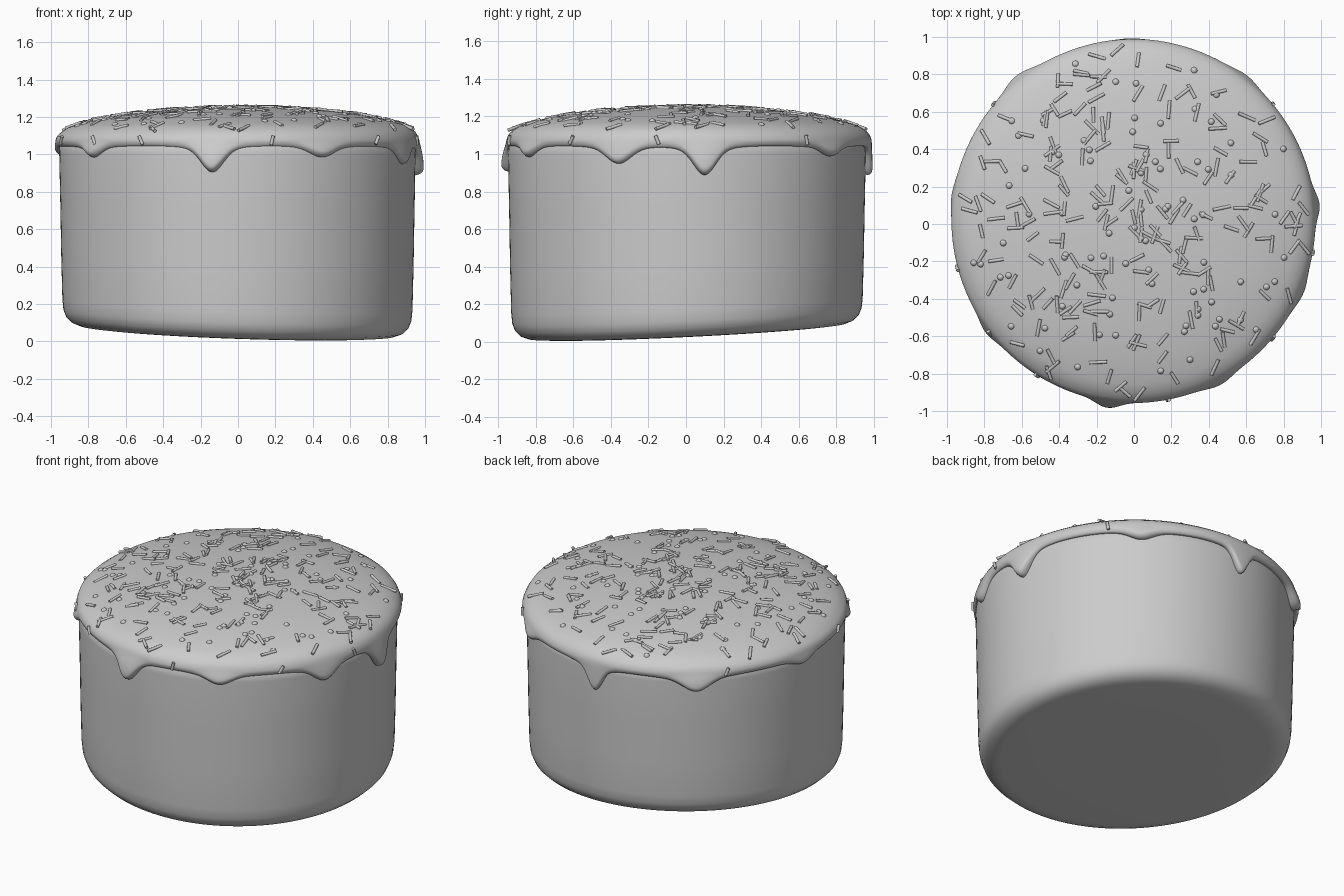
import bpy, bmesh, random
from math import sin, cos, pi, radians, exp, sqrt, hypot, atan2
from mathutils import Matrix, Vector

if "Cube" in bpy.data.objects:
    bpy.data.objects.remove(bpy.data.objects["Cube"])

random.seed(4)
CX, CY = -0.003, 0.016      # icing centre


def finish(bm, name, angle=50):
    bmesh.ops.recalc_face_normals(bm, faces=bm.faces)
    me = bpy.data.meshes.new(name)
    bm.to_mesh(me)
    bm.free()
    ob = bpy.data.objects.new(name, me)
    bpy.context.collection.objects.link(ob)
    bpy.context.view_layer.objects.active = ob
    ob.select_set(True)
    bpy.ops.object.shade_smooth_by_angle(angle=radians(angle))
    ob.select_set(False)
    return ob


def loft(bm, rings, cap_start, cap_end):
    vs = [[bm.verts.new(p) for p in ring] for ring in rings]
    n = len(vs[0])
    for a, b in zip(vs, vs[1:]):
        for i in range(n):
            j = (i + 1) % n
            bm.faces.new((a[i], a[j], b[j], b[i]))
    for ring, centre in ((vs[0], cap_start), (vs[-1], cap_end)):
        if centre is not None:
            c = bm.verts.new(centre)
            for i in range(n):
                bm.faces.new((ring[i], ring[(i + 1) % n], c))


def dome(r):
    return 1.255 - 0.10 * r ** 2 - 0.055 * r ** 8


# Cake body: straight sides, rounded lower edge, slightly slanted base
def slant(x, y, z):
    return z + 0.06 * (0.88 - 0.57 * x + 0.82 * y) * max(0, 1 - z / 1.05)


profile = [(0.4, 0), (0.8, 0), (0.845, 0.004), (0.885, 0.02), (0.915, 0.05), (0.93, 0.09),
           (0.936, 0.15), (0.942, 0.4), (0.947, 0.7), (0.953, 1.0), (0.95, 1.06), (0.9, 1.1)]
N = 128
rings = [[(r * cos(2 * pi * i / N) - 0.003, r * sin(2 * pi * i / N) + 0.005,
           slant(r * cos(2 * pi * i / N), r * sin(2 * pi * i / N), z)) for i in range(N)]
         for r, z in profile]
bm = bmesh.new()
loft(bm, rings, (0, 0, slant(0, 0, 0)), (0, 0, 1.2))
finish(bm, "cake_body", 60)

# Icing drips: angle, lowest z, half width, outward bulge
DRIPS = [(5, 0.88, 0.085, 0.026), (52, 0.98, 0.10, 0.015), (91, 0.88, 0.065, 0.004),
         (129, 0.945, 0.11, 0.025), (172, 0.99, 0.10, 0.01), (217, 0.975, 0.09, 0.018),
         (262, 0.895, 0.085, 0.035), (298, 0.975, 0.10, 0.02), (337, 0.94, 0.10, 0.015)]


def drip(t):
    depth, bulge = 0.0, 0.0
    for a, z, w, b in DRIPS:
        d = abs((t - radians(a) + pi) % (2 * pi) - pi)
        k = exp(-(d / w) ** 2)
        depth += (1.035 - z) * (0.85 * k + 0.15 * exp(-(d / (w * 2.2)) ** 2))
        bulge += b * k
    return 1.043 - depth, bulge


# Icing: domed cap, rounded rim, side flowing down into drips
N = 480
cap_r = [0.1, 0.25, 0.4, 0.52, 0.64, 0.74, 0.82, 0.87, 0.905]
rim = [(0.93, 1.132), (0.951, 1.116), (0.965, 1.097), (0.972, 1.077)]
M = 12
rings = [[] for _ in range(len(cap_r) + len(rim) + M + 1)]
for i in range(N):
    t = 2 * pi * i / N
    low, bulge = drip(t)
    pts = [(r, dome(r)) for r in cap_r] + rim
    for k in range(1, M + 1):
        f = k / M
        f = 1 - (1 - f) ** 1.6
        z = 1.072 + (low - 1.072) * f
        edge = min(1, (z - low) / 0.035)
        lip = sqrt(max(0, 1 - (1 - edge) ** 2))
        swell = sin(pi / 2 * min(1, f * 1.3))
        pts.append((0.953 + (0.02 + bulge * swell) * lip, z))
    pts.append((0.925, low + 0.005))
    for ring, (r, z) in zip(rings, pts):
        x, y = r * cos(t), r * sin(t)
        ring.append((x + CX, y + CY, z + 0.005 * x * (z > 1.1)))
bm = bmesh.new()
loft(bm, rings, (CX, CY, dome(0)), None)
finish(bm, "icing", 70)


# Sprinkles scattered over the icing and seated in its surface
def seat(r, t):
    slope = (dome(r + 0.005) - dome(r - 0.005)) / 0.01
    n = Vector((-slope * cos(t), -slope * sin(t), 1)).normalized()
    p = Vector((r * cos(t) + CX, r * sin(t) + CY, dome(r) + 0.005 * r * cos(t)))
    return p, n


def scatter(i, count, reach):
    return reach * ((i + 0.5) / count) ** 0.62, random.uniform(0, 2 * pi)


rods = bmesh.new()
for i in range(210):
    r, t = scatter(i, 210, 0.93)
    p, n = seat(r, t)
    rot = n.to_track_quat('Z', 'Y').to_matrix().to_4x4()
    m = (Matrix.Translation(p + n * 0.001) @ rot @ Matrix.Rotation(random.uniform(0, pi), 4, 'Z')
         @ Matrix.Rotation(pi / 2 + random.uniform(-0.06, 0.06), 4, 'X'))
    bmesh.ops.create_cone(rods, cap_ends=True, segments=10, radius1=0.009, radius2=0.009,
                          depth=random.uniform(0.075, 0.1), matrix=m)

# A few rods stuck to the side of the rim
for a in (40, 140, 195, 218, 238, 281, 320, 350):
    t = radians(a)
    p = Vector((0.975 * cos(t) + CX, 0.975 * sin(t) + CY, 1.075))
    m = Matrix.Translation(p) @ Matrix.Rotation(random.uniform(-0.6, 0.6), 4, Vector((cos(t), sin(t), 0)))
    bmesh.ops.create_cone(rods, cap_ends=True, segments=10, radius1=0.009, radius2=0.009,
                          depth=0.05, matrix=m)
finish(rods, "rod_sprinkles", 45)

balls = bmesh.new()
for i in range(85):
    r, t = scatter(i, 85, 0.9)
    p, n = seat(r, t)
    bmesh.ops.create_uvsphere(balls, u_segments=12, v_segments=8, radius=0.019,
                              matrix=Matrix.Translation(p - n * 0.008))
finish(balls, "ball_sprinkles", 60)
